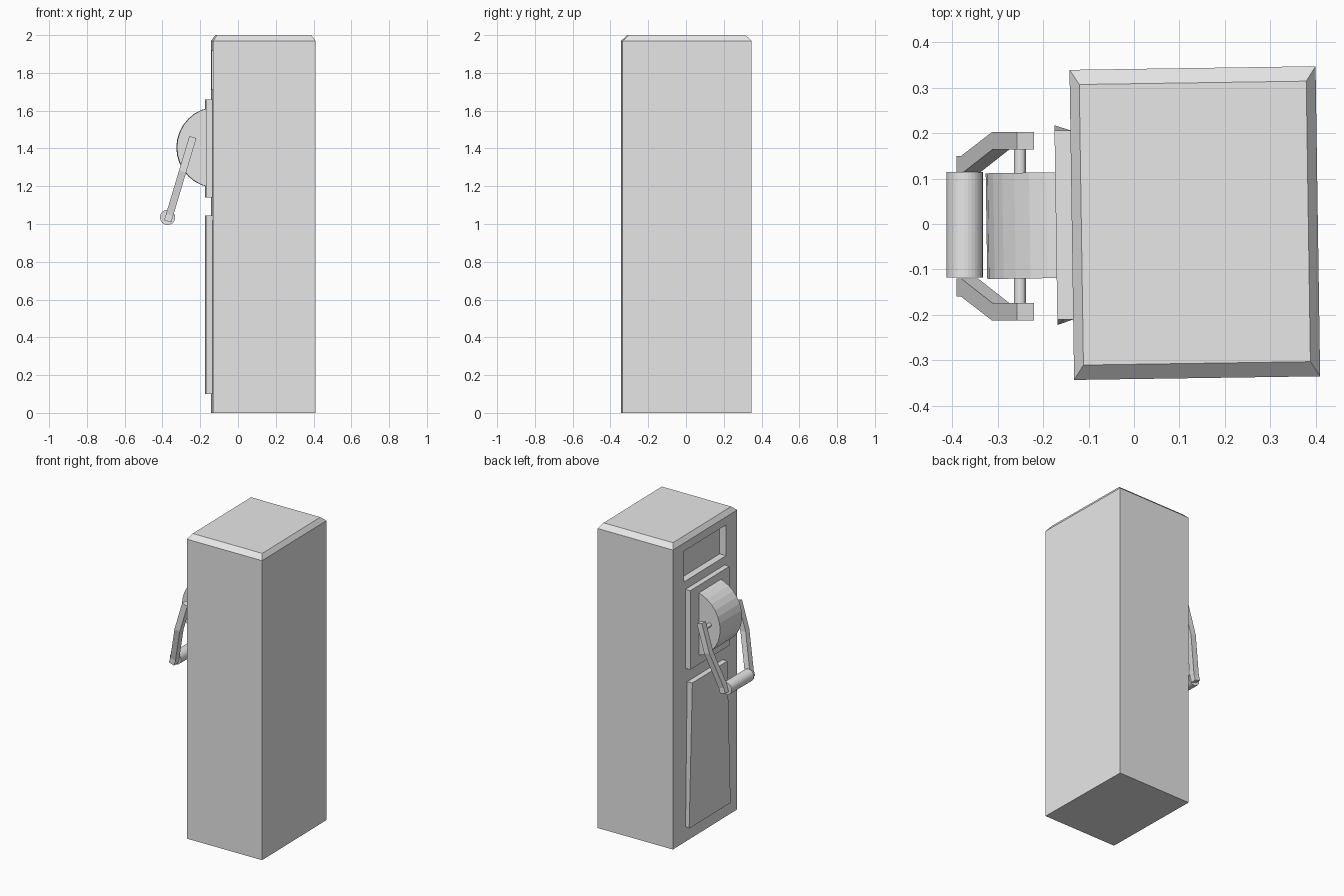
import bpy, bmesh, math
from mathutils import Matrix, Vector

if "Cube" in bpy.data.objects:
    bpy.data.objects.remove(bpy.data.objects["Cube"])

grey = bpy.data.materials.new("light_grey")
grey.diffuse_color = (0.8, 0.8, 0.8, 1)
grey.use_nodes = True
grey.node_tree.nodes["Principled BSDF"].inputs["Base Color"].default_value = grey.diffuse_color

# The cabinet and everything fixed to its face is turned very slightly
TURN = Matrix.Translation((0.134, 0.002, 0)) @ Matrix.Rotation(math.radians(0.85), 4, 'Z')
FACE = -0.271          # cabinet face, in cabinet space


def loft(name, *rings, matrix=Matrix()):
    """Closed solid through matching rings of points."""
    bm = bmesh.new()
    rows = [[bm.verts.new(matrix @ Vector(p)) for p in ring] for ring in rings]
    n = len(rows[0])
    for a, b in zip(rows, rows[1:]):
        for i in range(n):
            j = (i + 1) % n
            bm.faces.new((a[i], a[j], b[j], b[i]))
    bm.faces.new(rows[0])
    bm.faces.new(rows[-1])
    bmesh.ops.recalc_face_normals(bm, faces=bm.faces[:])
    mesh = bpy.data.meshes.new(name)
    bm.to_mesh(mesh)
    bm.free()
    mesh.materials.append(grey)
    obj = bpy.data.objects.new(name, mesh)
    bpy.context.collection.objects.link(obj)
    return obj


def flat_rect(hx, hy, z):
    return [(-hx, -hy, z), (hx, -hy, z), (hx, hy, z), (-hx, hy, z)]


def wall_rect(x, low, high, z0, z1):
    """Upright four-sided ring with half widths low and high."""
    return [(x, -low, z0), (x, low, z0), (x, high, z1), (x, -high, z1)]


def rod(name, x, z, r, y0, y1, sides, start=0.0, sweep=2 * math.pi, matrix=Matrix()):
    """Cylinder, or part of one, lying along y."""
    count = sides if sweep > 6 else sides + 1
    ang = [start + sweep * i / sides for i in range(count)]
    rings = [[(x + r * math.cos(a), y, z + r * math.sin(a)) for a in ang] for y in (y0, y1)]
    return loft(name, *rings, matrix=matrix)


# Cabinet with a sloped top rim
cabinet = loft("cabinet", flat_rect(0.271, 0.3415, 0), flat_rect(0.271, 0.3415, 1.97),
               flat_rect(0.25, 0.309, 2.0), matrix=TURN)

# Display window recess
cutter = loft("window_cutter", wall_rect(FACE - 0.1, 0.223, 0.223, 1.715, 1.917),
              wall_rect(FACE + 0.046, 0.223, 0.223, 1.715, 1.917), matrix=TURN)
cutter.hide_render = True
cut = cabinet.modifiers.new("window", 'BOOLEAN')
cut.operation = 'DIFFERENCE'
cut.solver = 'EXACT'
cut.object = cutter
bpy.context.view_layer.objects.active = cabinet
bpy.ops.object.modifier_apply(modifier=cut.name)
bpy.data.objects.remove(cutter)

# Mounting plate and lower door
loft("mounting_plate", wall_rect(FACE + 0.004, 0.208, 0.208, 1.14, 1.66),
     wall_rect(FACE - 0.035, 0.208, 0.208, 1.14, 1.66), matrix=TURN)
loft("lower_door", wall_rect(FACE + 0.004, 0.207, 0.19, 0.1, 1.045),
     wall_rect(FACE - 0.035, 0.22, 0.186, 0.1, 1.045), matrix=TURN)

# Half drum on the plate
rod("drum", -0.244, 1.405, 0.215, -0.1165, 0.1165, 16, math.pi / 2, math.pi, TURN)

# Axle through the drum and the grip roller
rod("axle", -0.251, 1.42, 0.013, -0.18, 0.175, 16)
rod("grip", -0.373, 1.035, 0.04, -0.118, 0.115, 32)

# Two cranked arms: (distance down the arm, inner y, outer y)
top = Vector((-0.239, 0, 1.46))
down = Vector((-0.2865, 0, -0.958)).normalized()
across = Vector((-down.z, 0, down.x)) * 0.0195
steps = [(0, 0.169, 0.208), (0.19, 0.169, 0.208), (0.43, 0.115, 0.155), (0.465, 0.115, 0.155)]
for name, side in (("back_arm", 1), ("front_arm", -1)):
    rings = []
    for s, inner, outer in steps:
        c = top + down * s
        rings.append([c + across * k + Vector((0, side * y - 0.005, 0))
                      for k, y in ((-1, inner), (1, inner), (1, outer), (-1, outer))])
    loft(name, *rings)
